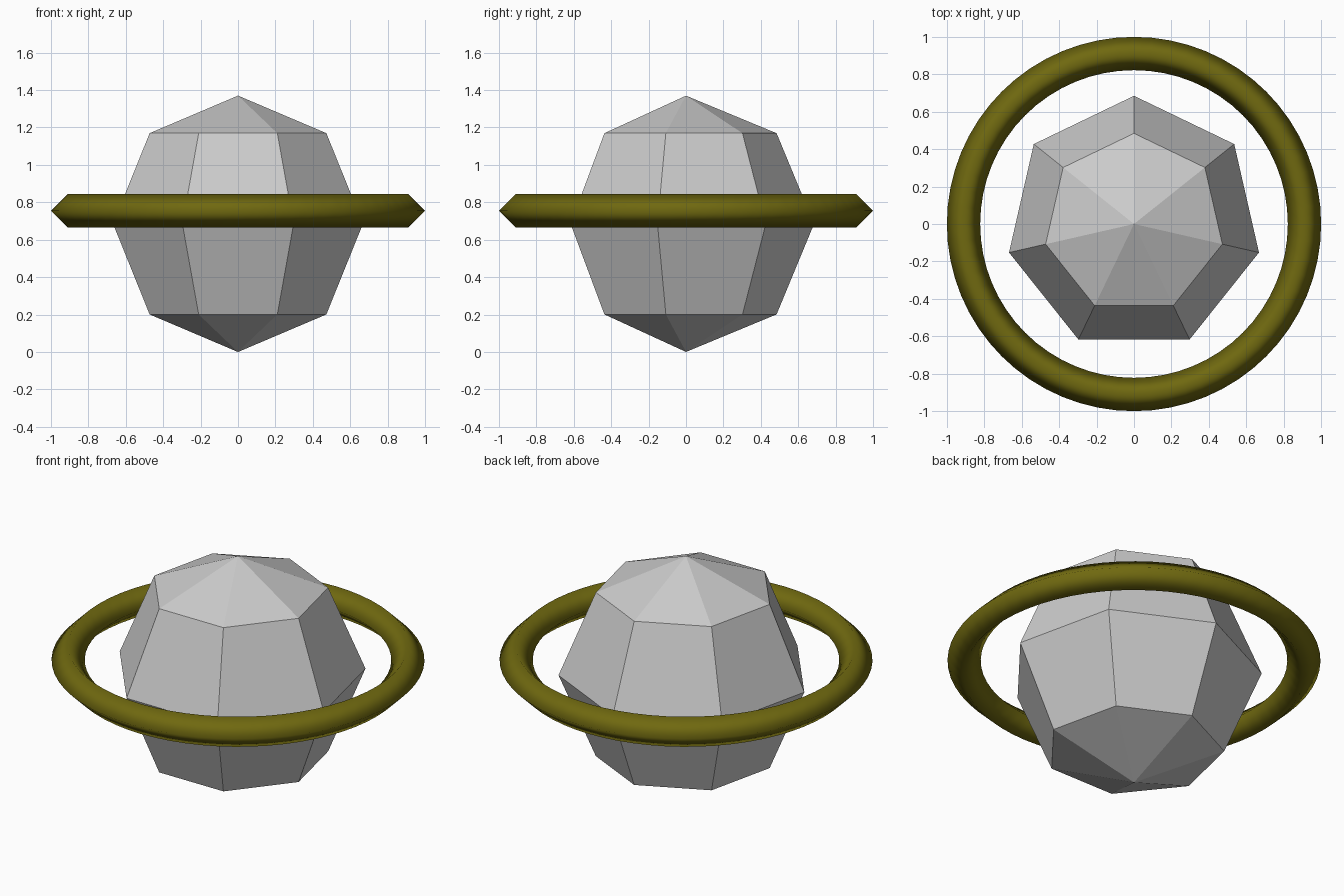
import bpy, bmesh
from math import pi, sin, cos

if "Cube" in bpy.data.objects:
    bpy.data.objects.remove(bpy.data.objects["Cube"])

# Low-poly globe: seven sides, four latitude bands, one corner towards +y
R = 0.685
bm = bmesh.new()
rows = []
for lat in (-pi / 4, 0, pi / 4):
    rows.append([bm.verts.new((R * cos(lat) * cos(pi / 2 + 2 * pi * i / 7),
                               R * cos(lat) * sin(pi / 2 + 2 * pi * i / 7),
                               R + R * sin(lat))) for i in range(7)])
bottom = bm.verts.new((0, 0, 0))
top = bm.verts.new((0, 0, 2 * R))
for i in range(7):
    j = (i + 1) % 7
    bm.faces.new((bottom, rows[0][j], rows[0][i]))
    for a, b in zip(rows, rows[1:]):
        bm.faces.new((a[i], a[j], b[j], b[i]))
    bm.faces.new((rows[2][i], rows[2][j], top))
mesh = bpy.data.meshes.new("globe")
bm.to_mesh(mesh)
bm.free()
bpy.context.collection.objects.link(bpy.data.objects.new("globe", mesh))

# Smooth ring with a diamond cross-section
bpy.ops.mesh.primitive_torus_add(major_segments=64, minor_segments=4,
                                 major_radius=0.911, minor_radius=0.089,
                                 location=(0, 0, 0.755))
ring = bpy.context.object
ring.name = "ring"
bpy.ops.object.shade_smooth()
mat = bpy.data.materials.new("olive")
mat.diffuse_color = (0.16, 0.14, 0.005, 1)
mat.use_nodes = True
mat.node_tree.nodes["Principled BSDF"].inputs["Base Color"].default_value = mat.diffuse_color
ring.data.materials.append(mat)
